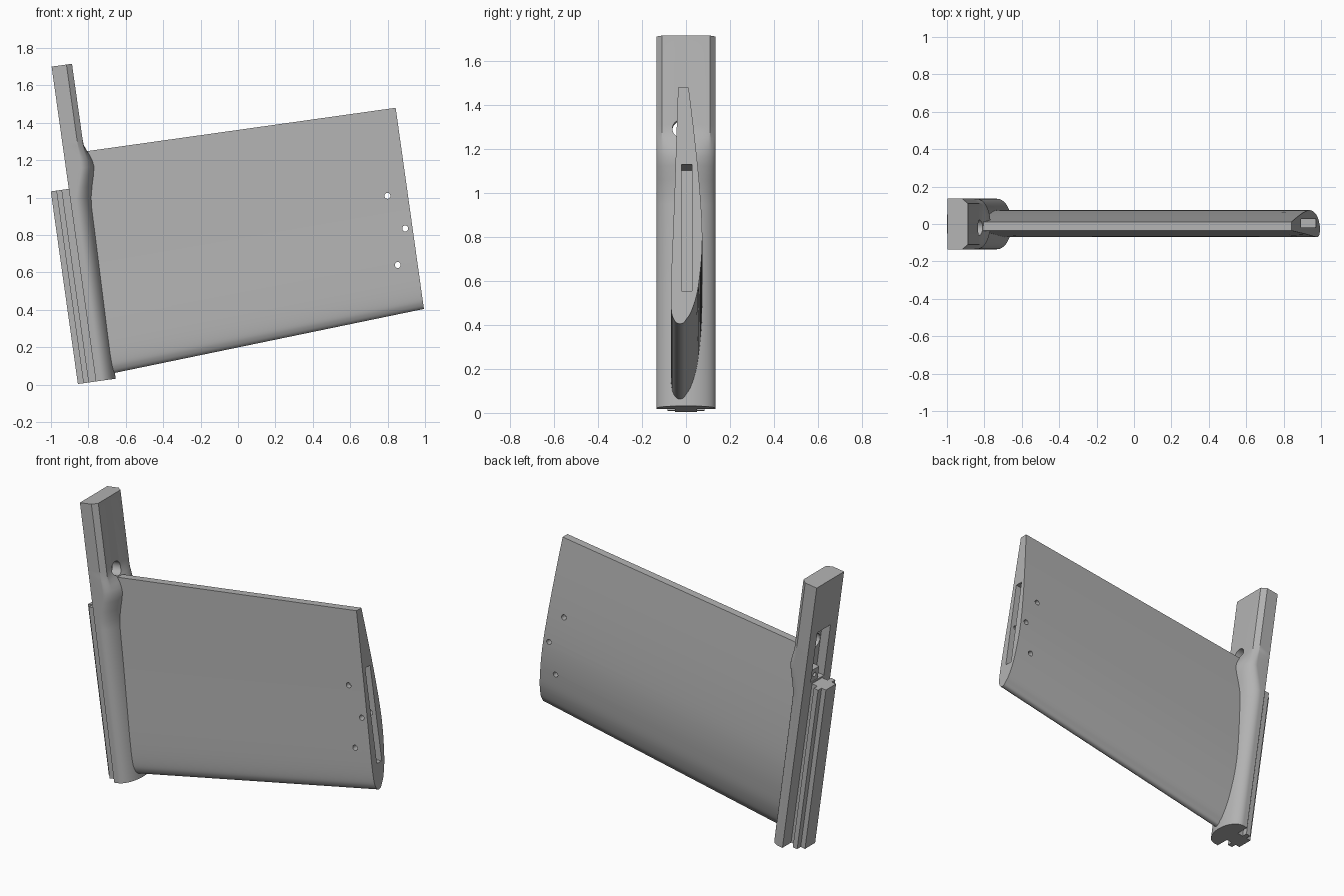
import bpy, bmesh, math
from mathutils import Matrix, Vector

cube = bpy.data.objects.get("Cube")
if cube:
    bpy.data.objects.remove(cube, do_unlink=True)

# Parts are built upright (u = span, y = thickness, w = height), then leaned back
LEAN = Matrix.Translation((-0.76, 0, 0.017)) @ Matrix.Rotation(math.radians(-8), 4, 'Y')

grey = bpy.data.materials.new("plain grey")
grey.use_nodes = True
COLOUR = (0.45, 0.45, 0.45, 1)
grey.diffuse_color = COLOUR
grey.node_tree.nodes["Principled BSDF"].inputs["Base Color"].default_value = COLOUR


def make(name, bm):
    bmesh.ops.recalc_face_normals(bm, faces=bm.faces)
    me = bpy.data.meshes.new(name)
    bm.to_mesh(me)
    bm.free()
    me.transform(LEAN)
    me.materials.append(grey)
    ob = bpy.data.objects.new(name, me)
    bpy.context.collection.objects.link(ob)
    return ob


def loft(name, rings):
    """Skin closed rings of equal length and cap both ends."""
    bm = bmesh.new()
    rows = [[bm.verts.new(p) for p in ring] for ring in rings]
    n = len(rows[0])
    for a, b in zip(rows, rows[1:]):
        for i in range(n):
            j = (i + 1) % n
            bm.faces.new((a[i], a[j], b[j], b[i]))
    bm.faces.new(rows[0])
    bm.faces.new(rows[-1])
    return make(name, bm)


def box(name, lo, hi):
    lo, hi = Vector(lo), Vector(hi)
    bm = bmesh.new()
    bmesh.ops.create_cube(bm, size=1)
    size = hi - lo
    bmesh.ops.transform(bm, verts=bm.verts,
                        matrix=Matrix.Translation((lo + hi) / 2) @ Matrix.Diagonal((*size, 1)))
    return make(name, bm)


def drill(centre, radius, length, axis):
    bm = bmesh.new()
    turn = Matrix.Rotation(math.pi / 2, 4, 'Y' if axis == 'u' else 'X')
    bmesh.ops.create_cone(bm, cap_ends=True, segments=32, radius1=radius, radius2=radius,
                          depth=length, matrix=Matrix.Translation(centre) @ turn)
    return make("cutter", bm)


def activate(ob):
    bpy.ops.object.select_all(action='DESELECT')
    ob.select_set(True)
    bpy.context.view_layer.objects.active = ob


def cut(ob, cutters):
    activate(ob)
    for c in cutters:
        c.hide_render = True
        m = ob.modifiers.new("cut", 'BOOLEAN')
        m.operation, m.solver, m.object = 'DIFFERENCE', 'EXACT', c
        bpy.ops.object.modifier_apply(modifier=m.name)
        bpy.data.objects.remove(c, do_unlink=True)


def smooth(ob):
    activate(ob)
    bpy.ops.object.shade_smooth_by_angle(angle=math.radians(28))


# Root post: rounded nose below, swelling, then a chamfered bar above
HALF = 0.135
STEPS = 40


def post_ring(w, flat, nose, bar):
    ring = [(0, HALF, w)]
    for k in range(STEPS + 1):
        a = math.pi * k / STEPS
        y = HALF * math.cos(a)
        rounded = flat + (nose - flat) * math.sin(a)
        chamfered = 0.08 + 0.03 * min(1, (HALF - abs(y)) / 0.0257)
        ring.append((rounded * (1 - bar) + chamfered * bar, y, w))
    return ring + [(0, -HALF, w)]


stations = [(0, .028, .107, 0), (.5, .028, .109, 0), (.93, .028, .112, 0), (.98, .03, .117, 0),
            (1.04, .048, .13, 0), (1.1, .068, .146, 0), (1.14, .08, .153, 0), (1.17, .081, .15, .03),
            (1.2, .081, .146, .2), (1.23, .081, .138, .5), (1.26, .081, .125, .85),
            (1.29, .08, .11, 1), (1.7, .08, .11, 1)]
post = loft("root_post", [post_ring(*s) for s in stations])
cut(post, [box("cutter", (-.05, -.065, 1.05), (.055, .065, 1.38)),
           drill((.1, -.02, 1.272), .042, .3, 'u')]
    + [drill((.05, y, 1.35), .01, .05, 'u') for y in (-.035, 0, .035)])
smooth(post)

# Small ledge inside the back pocket
ledge = box("pocket_ledge", (.005, -.01, 1.045), (.06, .066, 1.13))
cut(ledge, [drill((0, .028, 1.09), .014, .06, 'u')])
smooth(ledge)

# Mounting rail with a cross-shaped section
half = [(0, .05), (-.037, .05), (-.037, .085), (-.067, .085), (-.067, .05), (-.097, .05)]
section = half + [(u, -y) for u, y in reversed(half)]
loft("mounting_rail", [[(u, y, w) for u, y in section] for w in (0, 1.04)])

# Wing: cambered section, rounded leading edge below, blunt trailing edge above
back_side = [(.004, -.012), (.02, .002), (.05, .023), (.12, .048), (.2, .062), (.3, .072),
             (.42, .073), (.6, .06), (.8, .038), (1, .012)]
front_side = [(1, -.036), (.75, -.045), (.5, -.054), (.25, -.065), (.12, -.069),
              (.05, -.066), (.02, -.056), (.004, -.042)]
TRAIL = 1.226


def smooth_path(pts, count=4):
    """Catmull-Rom curve through the points."""
    p = [Vector(q) for q in [pts[0], *pts, pts[-1]]]
    out = []
    for a, b, c, d in zip(p, p[1:], p[2:], p[3:]):
        for k in range(count):
            t = k / count
            out.append(b + (c - a) * t / 2 + (a - b * 2.5 + c * 2 - d / 2) * t * t
                       + (b * 1.5 - a / 2 - c * 1.5 + d / 2) * t ** 3)
    return out + [p[-1]]


nose = (0, -.028)
foil = smooth_path([nose] + back_side) + smooth_path(front_side + [nose])[:-1]


def wing_ring(u):
    lead = .032 + (u - .116) * .108 / 1.675
    return [(u, q.y, lead + q.x * (TRAIL - lead)) for q in foil]


wing = loft("wing_panel", [wing_ring(.075), wing_ring(1.791)])
cut(wing, [box("cutter", (1.59, -.02, .292), (1.9, .028, .872))]
    + [drill((u, 0, w), .016, .4, 'y') for u, w in ((1.682, .766), (1.752, .58), (1.685, .392))])
smooth(wing)
